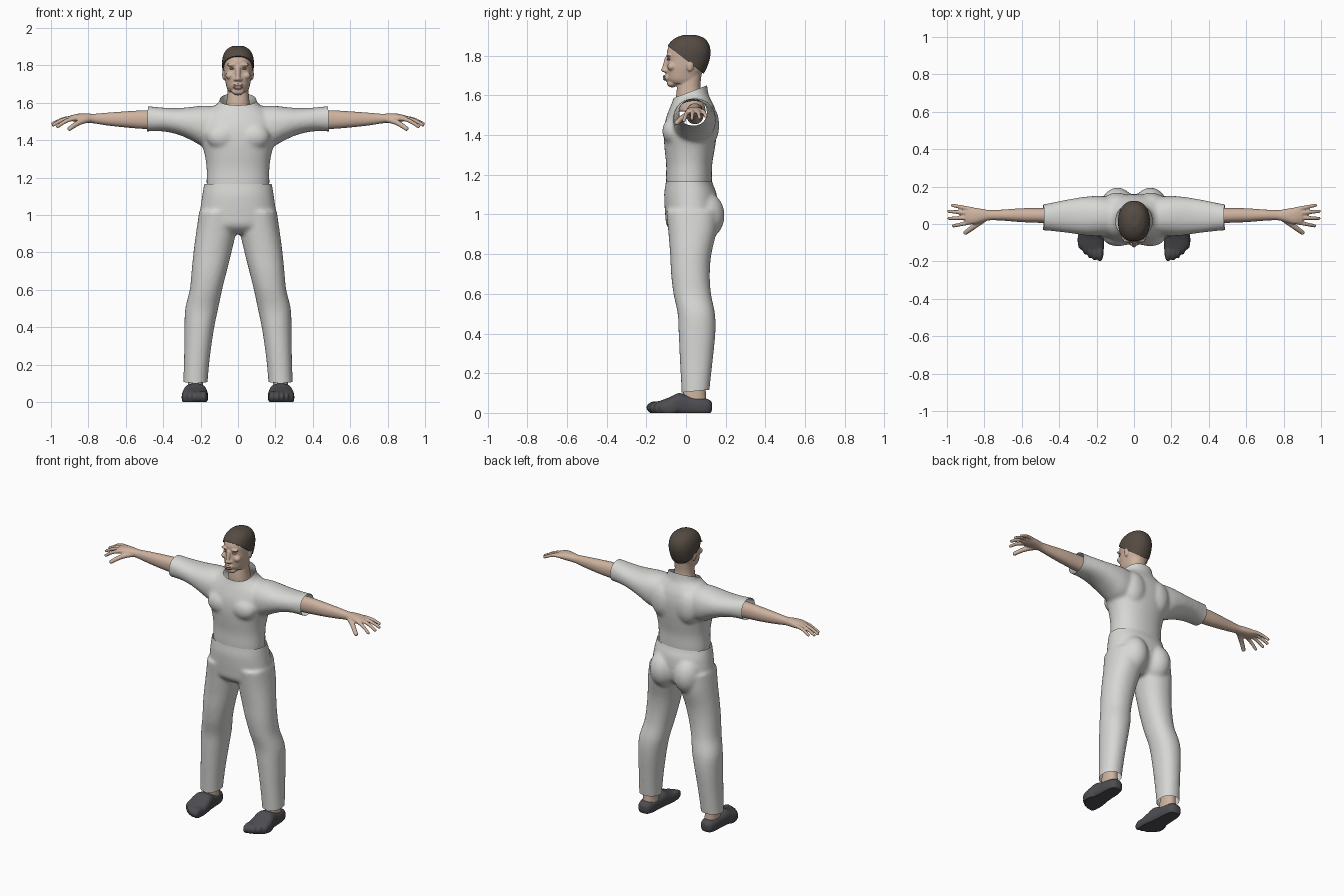
import bpy, bmesh, math
from mathutils import Matrix, Vector

cube = bpy.data.objects.get("Cube")
if cube:
    bpy.data.objects.remove(cube)


def material(name, r, g, b):
    m = bpy.data.materials.new(name)
    m.use_nodes = True
    m.diffuse_color = (r, g, b, 1)
    bsdf = m.node_tree.nodes["Principled BSDF"]
    bsdf.inputs["Base Color"].default_value = (r, g, b, 1)
    bsdf.inputs["Roughness"].default_value = 0.8
    return m


SKIN = material("skin", 0.62, 0.45, 0.35)
LIP = material("lip_skin", 0.5, 0.32, 0.26)
HAIR = material("dark_brown_hair", 0.09, 0.07, 0.055)
CLOTH = material("light_grey_cloth", 0.68, 0.68, 0.66)
SHOE = material("charcoal_shoe", 0.075, 0.075, 0.085)
EYE = material("eye_grey", 0.35, 0.32, 0.3)


def spline(a, b, c, d, t):
    return 0.5 * (2 * b + (c - a) * t + (2 * a - 5 * b + 4 * c - d) * t * t
                  + (3 * b - a - 3 * c + d) * t ** 3)


def loft(bm, axis, rings, side=1, power=2.2, steps=4, segs=40):
    """Skin rings of (position, low, high, low, high) along an axis."""
    n = len(rings)
    path = []
    for i in range(n - 1):
        near = [rings[min(max(i + k, 0), n - 1)] for k in (-1, 0, 1, 2)]
        for j in range(steps):
            path.append([spline(*v, j / steps) for v in zip(*near)])
    path.append(rings[-1])
    loops = []
    for pos, a0, a1, b0, b1 in path:
        loop = []
        for k in range(segs):
            ang = math.tau * k / segs
            c, s = math.cos(ang), math.sin(ang)
            u = (a0 + a1) / 2 + (a1 - a0) / 2 * math.copysign(abs(c) ** (2 / power), c)
            v = (b0 + b1) / 2 + (b1 - b0) / 2 * math.copysign(abs(s) ** (2 / power), s)
            x, y, z = {"x": (pos, u, v), "y": (u, pos, v), "z": (u, v, pos)}[axis]
            loop.append(bm.verts.new((x * side, y, z)))
        loops.append(loop)
    for p, q in zip(loops, loops[1:]):
        for k in range(segs):
            m = (k + 1) % segs
            bm.faces.new((p[k], p[m], q[m], q[k]))
    bm.faces.new(loops[0])
    bm.faces.new(loops[-1])


def blob(bm, center, radii, side=1):
    x, y, z = center
    mat = Matrix.Translation((x * side, y, z)) @ Matrix.Diagonal((*radii, 1))
    bmesh.ops.create_icosphere(bm, subdivisions=3, radius=1, matrix=mat)


def digit(bm, root, tip, r, side, arch=0.008):
    a, b = Vector(root), Vector(tip)
    for i in range(15):
        t = i / 14
        p = a.lerp(b, t) + Vector((0, 0, arch * math.sin(math.pi * t)))
        blob(bm, p, [r * (1 - 0.25 * t)] * 3, side)


def symmetric(rows):
    return [(z, -w, w, y0, y1) for z, w, y0, y1 in rows]


def finish(name, bm, mat, voxel=0, smooth=0, cuts=(), fill=False):
    """Fuse the shapes into one skin, trim it with planes and shade it smooth."""
    bmesh.ops.recalc_face_normals(bm, faces=bm.faces)
    mesh = bpy.data.meshes.new(name)
    bm.to_mesh(mesh)
    bm.free()
    obj = bpy.data.objects.new(name, mesh)
    bpy.context.scene.collection.objects.link(obj)
    if voxel:
        mod = obj.modifiers.new("fuse", "REMESH")
        mod.mode, mod.voxel_size = "VOXEL", voxel
        if smooth:
            mod = obj.modifiers.new("soften", "SMOOTH")
            mod.factor, mod.iterations = 0.5, smooth
        bpy.context.view_layer.update()
        baked = obj.evaluated_get(bpy.context.evaluated_depsgraph_get())
        bm = bmesh.new()
        bm.from_mesh(baked.to_mesh())
        obj.modifiers.clear()
        for co, no in cuts:
            geom = bm.verts[:] + bm.edges[:] + bm.faces[:]
            bmesh.ops.bisect_plane(bm, geom=geom, plane_co=co, plane_no=no, clear_outer=True)
        if fill:
            bmesh.ops.holes_fill(bm, edges=[e for e in bm.edges if e.is_boundary], sides=0)
        bm.to_mesh(mesh)
        bm.free()
    mesh.materials.clear()
    mesh.materials.append(mat)
    for p in mesh.polygons:
        p.use_smooth = len(p.vertices) < 12
    return obj


# Shirt: torso, sleeves, chest and shoulder blades
bm = bmesh.new()
loft(bm, "z", symmetric([
    (1.08, .16, -.09, .12), (1.16, .168, -.1, .13), (1.25, .168, -.1, .132),
    (1.33, .18, -.108, .145), (1.4, .2, -.112, .155), (1.47, .21, -.105, .158),
    (1.53, .19, -.085, .148), (1.57, .145, -.068, .13), (1.6, .105, -.06, .115),
    (1.64, .094, -.06, .108), (1.7, .09, -.06, .1)]))
for s in (1, -1):
    loft(bm, "x", [
        (.08, -.06, .14, 1.36, 1.58), (.18, -.065, .15, 1.365, 1.585),
        (.25, -.062, .147, 1.4, 1.578), (.32, -.052, .137, 1.43, 1.572),
        (.4, -.042, .122, 1.447, 1.574), (.48, -.034, .106, 1.447, 1.582),
        (.54, -.034, .104, 1.447, 1.584)], s)
    blob(bm, (.085, -.065, 1.42), (.085, .055, .07), s)
    blob(bm, (.09, .11, 1.45), (.08, .058, .11), s)
finish("shirt", bm, CLOTH, .01, 9, [
    ((0, 0, 1.14), (0, 0, -1)), ((0, .02, 1.618), (0, -.38, 1)),
    ((.485, 0, 1.5), (1, 0, .04)), ((-.485, 0, 1.5), (-1, 0, .04))])

# Trousers: hips, legs and seat
bm = bmesh.new()
loft(bm, "z", symmetric([
    (1.23, .17, -.095, .12), (1.16, .182, -.102, .133), (1.1, .192, -.11, .155),
    (1, .205, -.105, .16), (.94, .2, -.095, .14), (.9, .1, -.05, .09)]))
for s in (1, -1):
    loft(bm, "z", [
        (1.02, .012, .207, -.1, .16), (.92, .01, .222, -.09, .155),
        (.8, .035, .238, -.08, .128), (.7, .06, .248, -.075, .12),
        (.6, .085, .258, -.063, .126), (.5, .106, .282, -.042, .146),
        (.4, .127, .286, -.037, .148), (.25, .149, .288, -.03, .133),
        (.1, .163, .292, -.022, .117), (.03, .163, .292, -.022, .117)], s)
    blob(bm, (.088, .088, .995), (.092, .107, .125), s)
finish("trousers", bm, CLOTH, .01, 7, [
    ((0, 0, 1.165), (0, 0, 1)), ((0, 0, .105), (0, .1, -1))])

# Arms and hands, ankles, shoes
for s, label in ((1, "left"), (-1, "right")):
    bm = bmesh.new()
    loft(bm, "x", [
        (.4, 0, .09, 1.455, 1.56), (.5, .006, .086, 1.46, 1.56),
        (.6, .01, .084, 1.468, 1.554), (.7, .018, .077, 1.479, 1.547),
        (.77, .02, .074, 1.49, 1.541), (.81, .01, .08, 1.493, 1.543),
        (.86, -.002, .088, 1.496, 1.541), (.9, .004, .088, 1.505, 1.53)], s)
    for root, tip in (
            ((.87, .01, 1.517), (.965, -.01, 1.473)), ((.88, .034, 1.52), (.988, .03, 1.482)),
            ((.88, .058, 1.52), (.99, .068, 1.488)), ((.87, .079, 1.52), (.97, .1, 1.495))):
        digit(bm, root, tip, .0125, s)
    digit(bm, (.8, .028, 1.51), (.9, -.046, 1.462), .017, s)
    finish(label + "_arm", bm, SKIN, .005, 2)

    bm = bmesh.new()
    loft(bm, "z", [(.04, .18, .27, -.03, .105), (.1, .188, .268, -.015, .1),
                   (.2, .192, .265, .005, .095)], s)
    finish(label + "_ankle", bm, SKIN)

    bm = bmesh.new()
    loft(bm, "y", [
        (.132, .215, .25, .015, .05), (.115, .19, .27, -.01, .068),
        (.07, .178, .28, -.015, .078), (.02, .174, .284, -.015, .086),
        (-.035, .166, .292, -.015, .1), (-.08, .16, .3, -.015, .08),
        (-.125, .16, .293, -.015, .063), (-.16, .168, .25, -.01, .05)], s, 2.6)
    for i in range(5):
        blob(bm, (.183 + .026 * i, -.15 + .004 * i * i, .026),
             (.021 - .0016 * i, .05, .034), s)
    finish(label + "_shoe", bm, SHOE, .006, 3, [((0, 0, 0), (0, 0, -1))], True)

# Head with neck and facial features
skull = [
    (1.66, .05, -.08, .066), (1.68, .06, -.094, .07), (1.71, .067, -.097, .08),
    (1.74, .073, -.098, .097), (1.78, .077, -.094, .112), (1.82, .078, -.096, .117),
    (1.855, .07, -.082, .108), (1.882, .05, -.05, .085), (1.897, .02, -.01, .045)]
bm = bmesh.new()
loft(bm, "z", symmetric(skull))
loft(bm, "z", symmetric([(1.52, .075, -.04, .1), (1.58, .066, -.05, .088),
                         (1.64, .058, -.045, .073), (1.72, .056, -.03, .08)]))
blob(bm, (0, -.07, 1.66), (.034, .026, .02))
digit(bm, (0, -.094, 1.785), (0, -.112, 1.73), .014, 1, 0)
blob(bm, (0, -.112, 1.728), (.013, .014, .011))
blob(bm, (0, -.097, 1.69), (.028, .014, .02))
for s in (1, -1):
    blob(bm, (.013, -.103, 1.725), (.01, .012, .009), s)
    blob(bm, (.034, -.088, 1.803), (.027, .012, .008), s)
    blob(bm, (.045, -.072, 1.745), (.022, .022, .02), s)
    blob(bm, (.076, .02, 1.752), (.009, .018, .031), s)
finish("head", bm, SKIN, .005, 2)

# Lips and eyes
bm = bmesh.new()
for z, y in ((1.695, -.109), (1.683, -.107)):
    blob(bm, (0, y, z), (.024, .008, .007))
finish("lips", bm, LIP)
bm = bmesh.new()
for s in (1, -1):
    blob(bm, (.033, -.086, 1.783), (.013, .011, .006), s)
finish("eyes", bm, EYE)

# Close-cropped hair: a slightly larger skull trimmed on a slope
bm = bmesh.new()
loft(bm, "z", [(1.79 + (z - 1.79) * 1.07, -w - .007, w + .007, y0 - .005, y1 + .007)
               for z, w, y0, y1 in skull])
finish("hair", bm, HAIR, .006, 2, [((0, -.095, 1.852), (0, -.155, -.2))], True)
